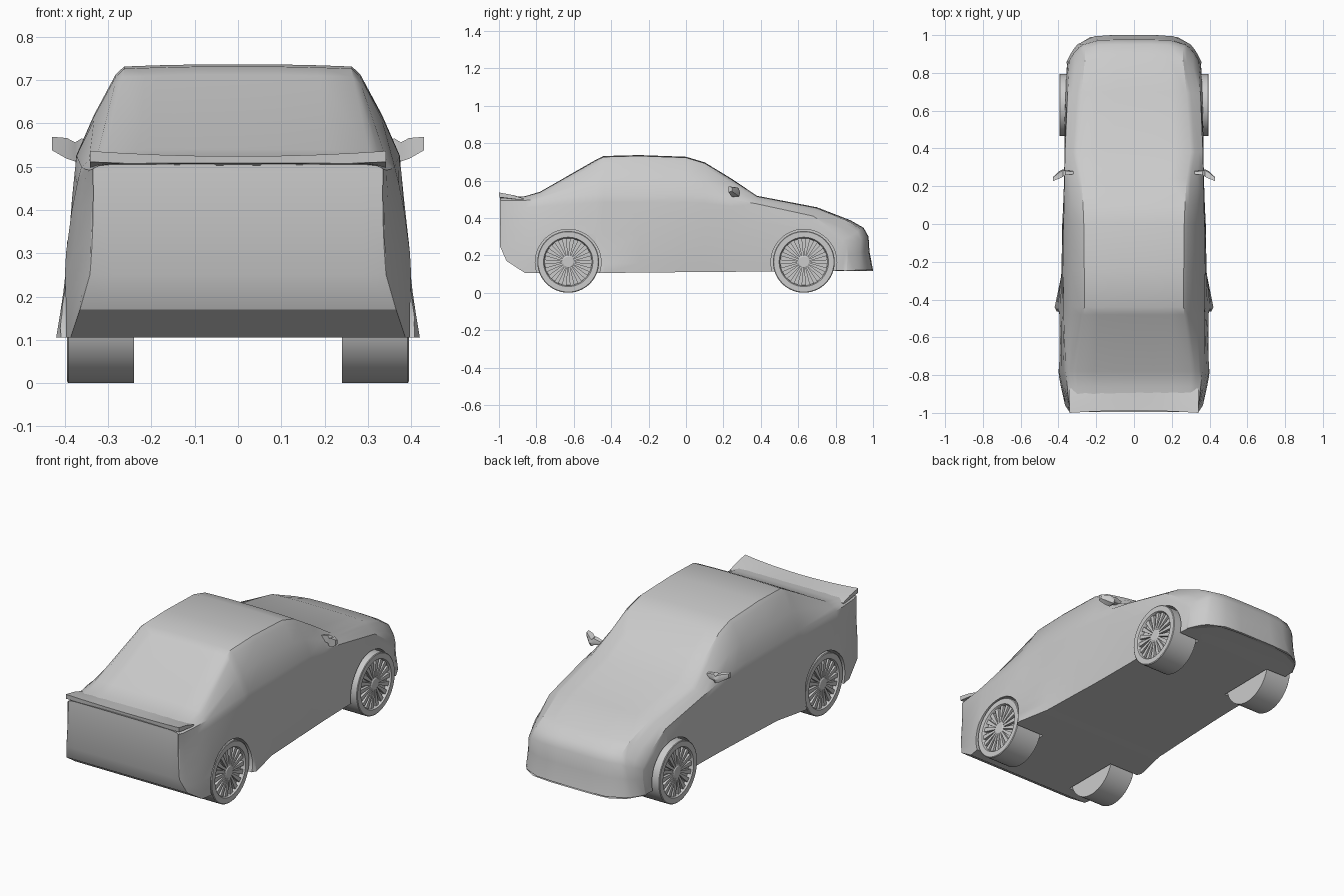
import bpy, bmesh
from math import sin, cos, pi

if "Cube" in bpy.data.objects:
    bpy.data.objects.remove(bpy.data.objects["Cube"])


def finish(name, bm, angle=32):
    bmesh.ops.remove_doubles(bm, verts=bm.verts, dist=0.0004)
    bmesh.ops.recalc_face_normals(bm, faces=bm.faces)
    me = bpy.data.meshes.new(name)
    bm.to_mesh(me)
    bm.free()
    ob = bpy.data.objects.new(name, me)
    bpy.context.collection.objects.link(ob)
    smooth(ob, angle)
    return ob


def smooth(ob, angle):
    bpy.ops.object.select_all(action='DESELECT')
    ob.select_set(True)
    bpy.context.view_layer.objects.active = ob
    bpy.ops.object.shade_smooth_by_angle(angle=angle * pi / 180)


def loft(bm, rings, caps=True):
    """Skin a list of closed rings that share a point count."""
    vs = [[bm.verts.new(p) for p in r] for r in rings]
    n = len(rings[0])
    for a, b in zip(vs, vs[1:]):
        for i in range(n):
            j = (i + 1) % n
            bm.faces.new((a[i], a[j], b[j], b[i]))
    if caps:
        bm.faces.new(vs[0])
        bm.faces.new(vs[-1][::-1])


# Body stations: y, sill z, sill x, mid-side x, belt x, belt z, roof edge x, centre top z
STATIONS = [
    (-.985, .49, .335, .335, .335, .497, .32, .505),
    (-.995, .25, .342, .335, .335, .495, .32, .508),
    (-.96, .17, .365, .352, .343, .492, .32, .51),
    (-.86, .105, .387, .38, .353, .494, .323, .516),
    (-.78, .105, .40, .397, .362, .50, .325, .54),
    (-.48, .105, .40, .392, .373, .525, .285, .712),
    (-.44, .105, .42, .39, .373, .525, .283, .731),
    (-.25, .108, .38, .384, .374, .525, .283, .736),
    (0, .11, .37, .38, .373, .525, .286, .727),
    (.1, .11, .366, .375, .37, .52, .29, .697),
    (.24, .112, .362, .37, .368, .50, .30, .612),
    (.38, .113, .36, .368, .365, .475, .322, .518),
    (.7, .115, .36, .368, .352, .41, .30, .457),
    (.88, .117, .36, .365, .345, .335, .28, .387),
    (.95, .118, .357, .355, .345, .285, .28, .347),
    (.976, .118, .355, .352, .343, .26, .29, .30),
    (.981, .118, .355, .35, .345, .205, .30, .22),
    (1.0, .115, .357, .357, .356, .119, .32, .122),
]


def section(y, zb, xb, xm, xw, zw, xr, zt):
    half = [(xb * f, zb) for f in (.35, .65, .85)]
    for f in (0, .12, .25, .5, .75, .9, 1):         # quadratic side panel
        x = xb * (1 - f) * (1 - 2 * f) + 4 * xm * f * (1 - f) + xw * f * (2 * f - 1)
        half.append((x, zb + f * (zw - zb)))
    drop = min(.024, .35 * (zt - zw))
    ze = zt - drop
    half.append(((xw + xr) / 2 + .025 * (ze - zw), (zw + ze) / 2))
    half += [(xr, ze), (xr * .93, zt - drop * .2), (xr * .65, zt - drop * .08), (xr * .33, zt)]
    ring = [(0, zb)] + half + [(0, zt)] + [(-x, z) for x, z in reversed(half)]
    # wrap the nose backwards towards its corners
    t = min(max((y - .6) / .4, 0), 1)
    s = t * t * (3 - 2 * t)
    return [(x, y - .15 * s * abs(x / .36) ** 6, z) for x, z in ring]


bm = bmesh.new()
loft(bm, [section(*s) for s in STATIONS])
body = finish("body", bm)


def circle(x, r, n=56):
    return [(x, r * cos(2 * pi * i / n), r * sin(2 * pi * i / n)) for i in range(n)]


# Wheel arches cut from the body
bm = bmesh.new()
for side in (1, -1):
    for y in (-.63, .63):
        loft(bm, [[(px, py + y, pz + .163) for px, py, pz in circle(side * x, .176)]
                  for x in (.23, .5)])
cutter = finish("arch_cutter", bm)
cutter.hide_render = True
mod = body.modifiers.new("arches", 'BOOLEAN')
mod.object = cutter
mod.operation = 'DIFFERENCE'
mod.solver = 'EXACT'
bpy.context.view_layer.objects.active = body
bpy.ops.object.modifier_apply(modifier=mod.name)
bpy.data.objects.remove(cutter)
smooth(body, 45)

# Rear spoiler lip, slightly raised and swept at the ends
bm = bmesh.new()
rings = []
for i in range(9):
    x = -.342 + .684 * i / 8
    k = (x / .342) ** 2
    rings.append([(x, -.87, .512 - .008 * k), (x, -.93, .517 + .006 * k),
                  (x, -.988 - .012 * k, .524 + .012 * k),
                  (x, -.986 - .012 * k, .503 + .008 * k), (x, -.87, .495)])
loft(bm, rings)
finish("spoiler", bm)

# Door mirrors: x, y, half depth, low z, high z
bm = bmesh.new()
MIRROR = [(.32, .272, .008, .53, .555), (.362, .272, .012, .522, .565),
          (.376, .27, .02, .512, .556), (.395, .26, .02, .518, .566),
          (.43, .238, .01, .538, .569)]
for s in (1, -1):
    loft(bm, [[(s * x, y - d, lo), (s * x, y + d * .7, lo + .004), (s * x, y + d, (lo + hi) / 2),
               (s * x, y + d * .7, hi - .004), (s * x, y - d, hi)] for x, y, d, lo, hi in MIRROR])
finish("door_mirrors", bm)

# Wheel: turned tyre and dished rim, hub and thin spokes
bm = bmesh.new()
loft(bm, [circle(x, r) for x, r in ((.24, .165), (.392, .165), (.395, .161),
                                    (.395, .132), (.388, .127), (.372, .125))])
tyre = finish("tyre", bm)

bm = bmesh.new()
loft(bm, [circle(x, r, 24) for x, r in ((.37, .034), (.386, .034), (.39, .028))])
N = 18
for i in range(N):
    c, s = cos(2 * pi * i / N), sin(2 * pi * i / N)
    rings = []
    for r, w in ((.03, .005), (.128, .012)):
        rings.append([(x, r * c - u * s, r * s + u * c)
                      for x, u in ((.37, -w), (.387, -w), (.387, w), (.37, w))])
    loft(bm, rings)
spokes = finish("spokes", bm)

for label, sx in (("right", 1), ("left", -1)):
    for end, y in (("front", .63), ("rear", -.63)):
        for part in (tyre, spokes):
            ob = bpy.data.objects.new(f"{end}_{label}_{part.name}", part.data)
            bpy.context.collection.objects.link(ob)
            ob.location = (0, y, .165)
            ob.rotation_euler = (0, 0, 0 if sx > 0 else pi)
for part in (tyre, spokes):
    bpy.data.objects.remove(part)
